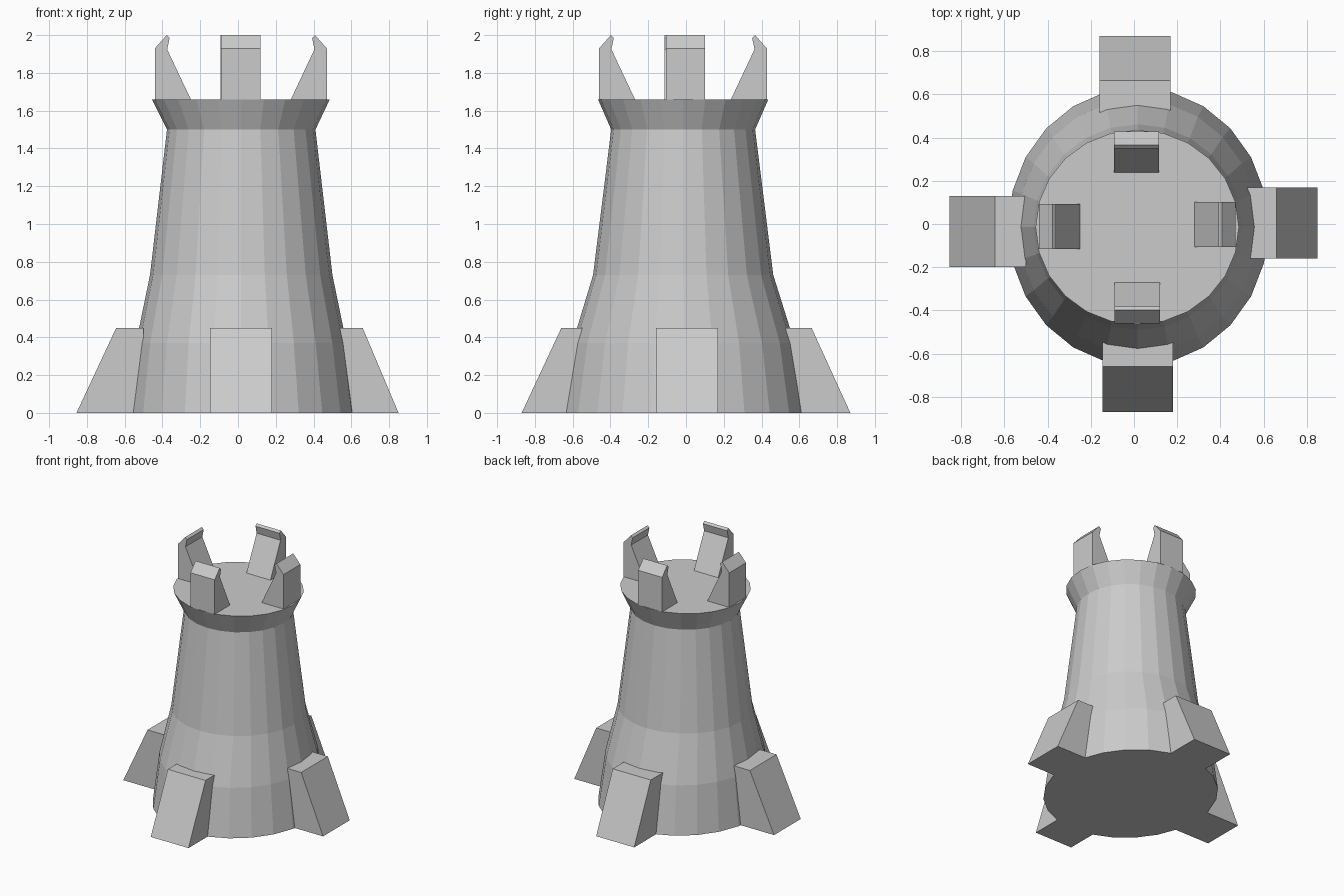
import bpy, bmesh, math

if "Cube" in bpy.data.objects:
    bpy.data.objects.remove(bpy.data.objects["Cube"])

SIDES = 24


def make_object(name, bm):
    bmesh.ops.recalc_face_normals(bm, faces=bm.faces[:])
    mesh = bpy.data.meshes.new(name)
    bm.to_mesh(mesh)
    bm.free()
    obj = bpy.data.objects.new(name, mesh)
    bpy.context.collection.objects.link(obj)
    return obj


def loft(name, rings):
    """Stack of elliptical rings: (z, centre x, centre y, radius x, radius y)."""
    bm = bmesh.new()
    loops = []
    for z, cx, cy, rx, ry in rings:
        angles = [2 * math.pi * i / SIDES for i in range(SIDES)]
        loops.append([bm.verts.new((cx + rx * math.cos(a), cy + ry * math.sin(a), z))
                      for a in angles])
    for low, high in zip(loops, loops[1:]):
        for i in range(SIDES):
            j = (i + 1) % SIDES
            bm.faces.new((low[i], low[j], high[j], high[i]))
    bm.faces.new(loops[0])
    bm.faces.new(loops[-1])
    return make_object(name, bm)


def radial_prism(name, profile, side_min, side_max, direction):
    """Extrude an (outward, z) profile sideways, facing one compass direction."""
    axis, sign = direction
    bm = bmesh.new()
    ends = []
    for s in (side_min, side_max):
        ends.append([bm.verts.new((sign * r, s, z) if axis == 'x' else (s, sign * r, z))
                     for r, z in profile])
    n = len(profile)
    for i in range(n):
        j = (i + 1) % n
        bm.faces.new((ends[0][i], ends[0][j], ends[1][j], ends[1][i]))
    for end in ends:
        bm.faces.new(end)
    return make_object(name, bm)


# Tapered tower body with flared lip
loft("tower_body", [
    (0.00, 0.020, -0.013, 0.603, 0.645),
    (0.37, 0.017, -0.013, 0.557, 0.588),
    (0.73, 0.017, -0.015, 0.483, 0.477),
    (1.50, 0.017, -0.015, 0.393, 0.381),
    (1.66, 0.015, -0.015, 0.471, 0.451),
])

# Per side: direction, buttress (top reach, foot reach, side range),
# battlement (outer reach, side range)
sides = {
    "right": (('x', 1), (0.66, 0.85, -0.16, 0.17), (0.47, -0.107, 0.101)),
    "left": (('x', -1), (0.645, 0.855, -0.20, 0.13), (0.44, -0.115, 0.093)),
    "back": (('y', 1), (0.665, 0.87, -0.16, 0.17), (0.428, -0.093, 0.115)),
    "front": (('y', -1), (0.66, 0.87, -0.147, 0.18), (0.46, -0.09, 0.12)),
}

for side, (direction, buttress, battlement) in sides.items():
    # Sloping buttress at the foot
    top, foot, lo, hi = buttress
    radial_prism(side + "_buttress",
                 [(0.50, 0), (foot, 0), (top, 0.45), (0.50, 0.45)],
                 lo, hi, direction)

    # Hooked battlement on the rim
    out, lo, hi = battlement
    radial_prism(side + "_battlement",
                 [(out, 1.66), (out, 1.93), (out - 0.062, 2.0), (out - 0.078, 1.985),
                  (out - 0.065, 1.925), (out - 0.19, 1.66)],
                 lo, hi, direction)
